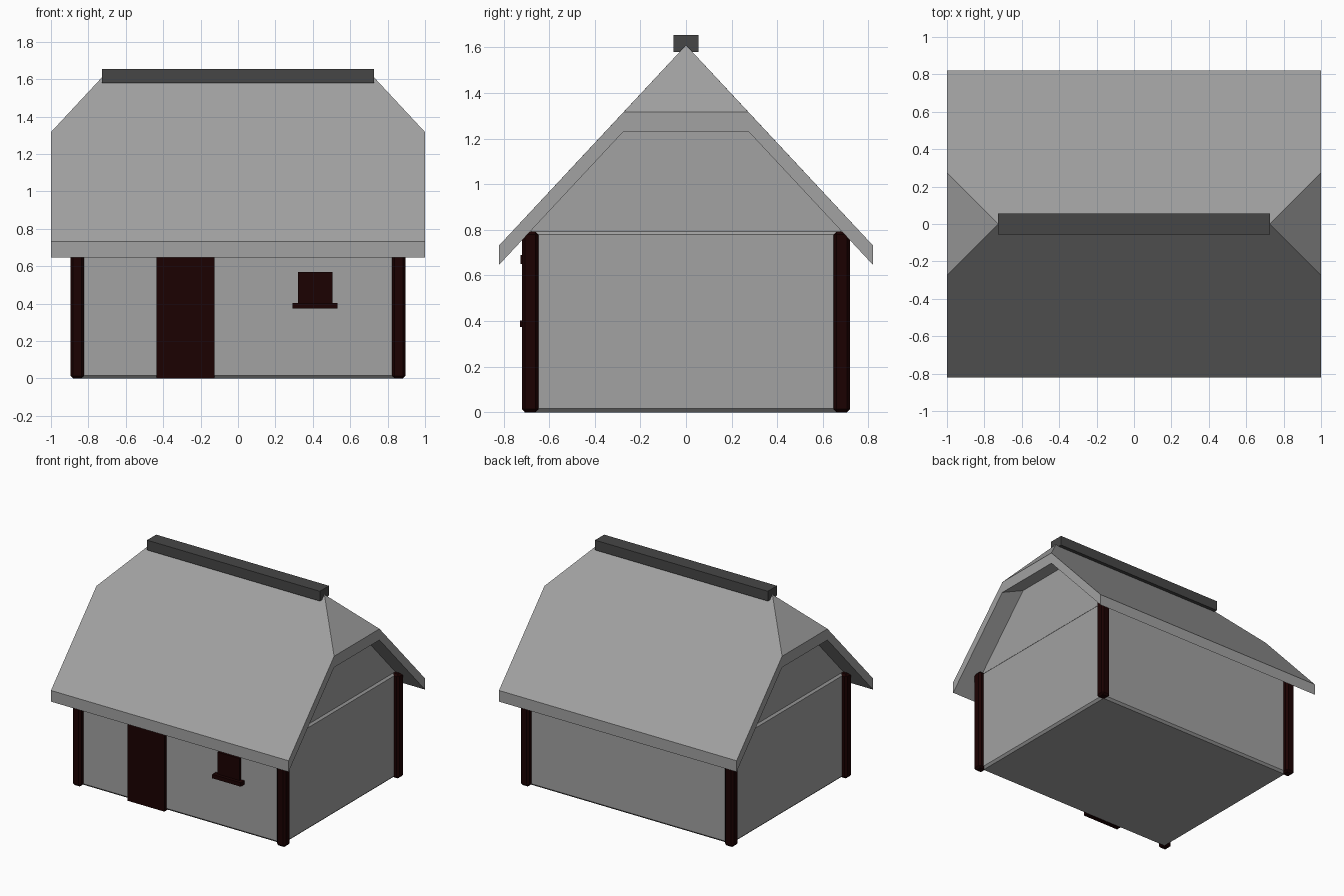
import bpy, bmesh

if "Cube" in bpy.data.objects:
    bpy.data.objects.remove(bpy.data.objects["Cube"])


def material(name, rgb):
    m = bpy.data.materials.new(name)
    m.diffuse_color = (*rgb, 1.0)
    m.use_nodes = True
    m.node_tree.nodes["Principled BSDF"].inputs["Base Color"].default_value = m.diffuse_color
    return m


GREY = material("light grey plaster", (0.36, 0.36, 0.36))
DARK = material("dark grey", (0.062, 0.062, 0.062))
WOOD = material("dark brown wood", (0.011, 0.0004, 0.0004))


def mesh_object(name, verts, faces, mat, bevel=0.0):
    me = bpy.data.meshes.new(name)
    me.from_pydata(verts, [], faces)
    bm = bmesh.new()
    bm.from_mesh(me)
    bmesh.ops.recalc_face_normals(bm, faces=bm.faces)
    if bevel:
        bmesh.ops.bevel(bm, geom=bm.edges[:], offset=bevel, segments=1,
                        affect='EDGES', clamp_overlap=True)
    bm.to_mesh(me)
    bm.free()
    me.materials.append(mat)
    ob = bpy.data.objects.new(name, me)
    bpy.context.collection.objects.link(ob)
    return ob


def box(name, x0, x1, y0, y1, z0, z1, mat, bevel=0.0):
    v = [(x, y, z) for z in (z0, z1) for x, y in ((x0, y0), (x1, y0), (x1, y1), (x0, y1))]
    f = [(3, 2, 1, 0), (4, 5, 6, 7)] + [(i, (i + 1) % 4, (i + 1) % 4 + 4, i + 4) for i in range(4)]
    return mesh_object(name, v, f, mat, bevel)


def prism_x(name, profile, x0, x1, mat):
    """Extrude a (y, z) profile along x."""
    n = len(profile)
    v = [(x, y, z) for x in (x0, x1) for y, z in profile]
    f = [tuple(range(n)), tuple(range(n, 2 * n))]
    f += [(i, (i + 1) % n, (i + 1) % n + n, i + n) for i in range(n)]
    return mesh_object(name, v, f, mat)


# Walls: one block with chamfered edges
WX, WY = 0.86, 0.683
box("walls", -WX, WX, -WY, WY, 0, 0.795, GREY, 0.016)

# Gable infill under the roof
prism_x("gables", [(-0.68, 0.775), (0.68, 0.775), (0.68, 0.82), (0.2, 1.325),
                   (-0.2, 1.325), (-0.68, 0.82)], -0.846, 0.846, GREY)

# Half-hipped roof: outer skin over a lower skin with a longer hip, joined by a rim
EX, EY, THICK = 1.0, 0.82, 0.085
rim = [(-EX, -EY, 0.731), (EX, -EY, 0.731), (EX, -0.273, 1.317), (EX, 0.273, 1.317),
       (EX, EY, 0.731), (-EX, EY, 0.731), (-EX, 0.273, 1.317), (-EX, -0.273, 1.317)]
top = rim + [(-0.727, 0, 1.61), (0.727, 0, 1.61)]
low = [(x, y, z - THICK) for x, y, z in rim] + [(-0.12, 0, 1.525), (0.12, 0, 1.525)]
skin = [(0, 1, 2, 9, 8, 7), (4, 5, 6, 8, 9, 3), (2, 3, 9), (6, 7, 8)]
edges = [(i, (i + 1) % 8, (i + 1) % 8 + 10, i + 10) for i in range(8)]
mesh_object("roof", top + low, skin + [tuple(i + 10 for i in f) for f in skin] + edges, GREY)

# Ridge beam
box("ridge_beam", -0.727, 0.727, -0.055, 0.055, 1.58, 1.655, DARK)

# Corner posts with chamfered edges
H = 0.0365
for sx, side in ((-1, "left"), (1, "right")):
    for sy, end in ((-1, "front"), (1, "back")):
        x, y = sx * WX, sy * WY
        box(f"{end}_{side}_post", x - H, x + H, y - H, y + H, 0, 0.793, WOOD, 0.014)

# Door with its lintel
box("door", -0.435, -0.125, -0.707, -0.67, 0, 0.655, WOOD)
box("door_lintel", -0.435, -0.125, -0.725, -0.67, 0.65, 0.69, WOOD)

# Window and sill
box("window", 0.32, 0.505, -0.702, -0.67, 0.40, 0.57, WOOD)
box("window_sill", 0.292, 0.532, -0.727, -0.67, 0.373, 0.403, WOOD)
